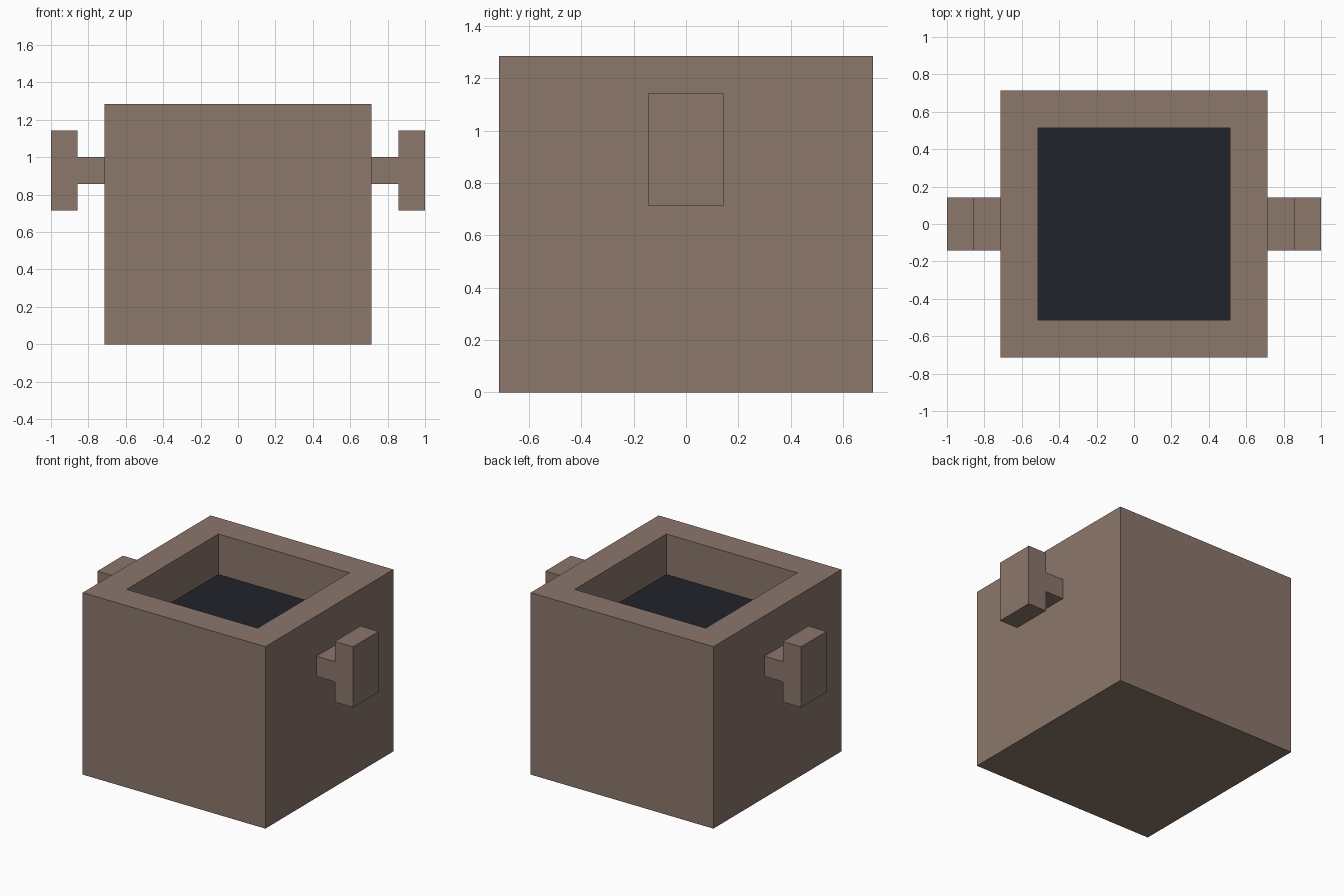
import bpy
import bmesh
from mathutils import Matrix, Vector

cube = bpy.data.objects.get("Cube")
if cube:
    bpy.data.objects.remove(cube, do_unlink=True)

U = 1 / 7  # one block of the model's grid


def material(name, rgb):
    mat = bpy.data.materials.new(name)
    mat.use_nodes = True
    mat.diffuse_color = (*rgb, 1)
    bsdf = mat.node_tree.nodes["Principled BSDF"]
    bsdf.inputs["Base Color"].default_value = (*rgb, 1)
    return mat


def add_object(name, bm, *mats):
    bmesh.ops.recalc_face_normals(bm, faces=bm.faces)
    mesh = bpy.data.meshes.new(name)
    bm.to_mesh(mesh)
    bm.free()
    for mat in mats:
        mesh.materials.append(mat)
    obj = bpy.data.objects.new(name, mesh)
    bpy.context.collection.objects.link(obj)
    return obj


clay = material("brown clay", (0.258, 0.184, 0.147))
dark = material("dark filling", (0.016, 0.016, 0.025))

# Pot body: a box whose top is inset and sunk; the sunken face is the filling
bm = bmesh.new()
bmesh.ops.create_cube(
    bm, size=1,
    matrix=Matrix.Translation((0, 0, 4.5 * U)) @ Matrix.Diagonal((10 * U, 10 * U, 9 * U, 1)))
top = max(bm.faces, key=lambda f: f.calc_center_median().z)
bmesh.ops.inset_individual(bm, faces=[top], thickness=2 * U)
sunk = bmesh.ops.extrude_discrete_faces(bm, faces=[top])["faces"][0]
bmesh.ops.translate(bm, verts=sunk.verts, vec=(0, 0, -2 * U))
sunk.material_index = 1
add_object("pot_body", bm, clay, dark)

# Handles: a T-shaped profile extruded along y, one on each side
t_profile = [(5, 6), (6, 6), (6, 5), (7, 5), (7, 8), (6, 8), (6, 7), (5, 7)]
for name, side in (("left_handle", 1), ("right_handle", -1)):
    bm = bmesh.new()
    face = bm.faces.new([bm.verts.new((side * x * U, -U, z * U)) for x, z in t_profile])
    ext = bmesh.ops.extrude_face_region(bm, geom=[face], use_keep_orig=True)["geom"]
    moved = [v for v in ext if isinstance(v, bmesh.types.BMVert)]
    bmesh.ops.translate(bm, verts=moved, vec=Vector((0, 2 * U, 0)))
    add_object(name, bm, clay)
